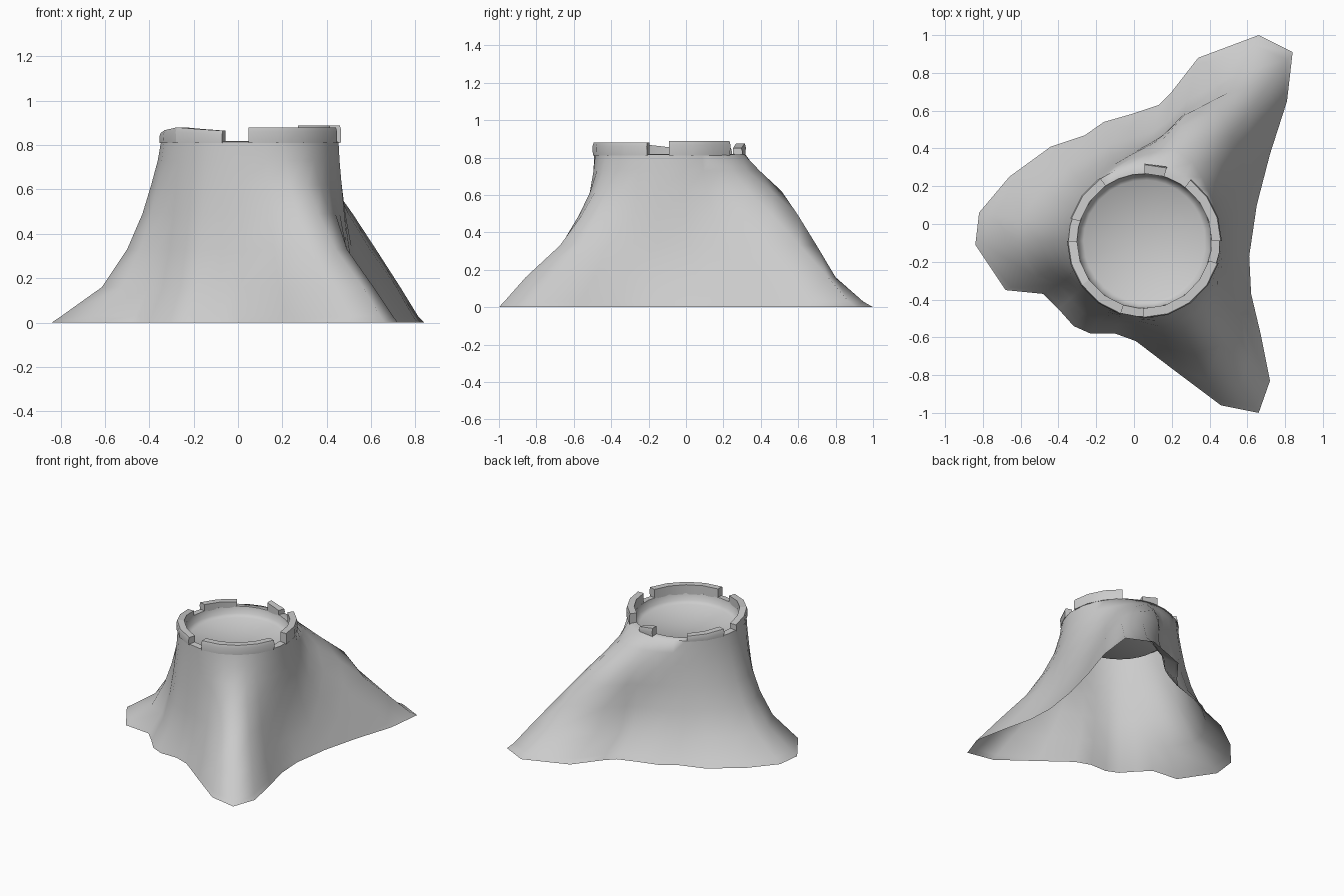
import bpy, bmesh, math

if "Cube" in bpy.data.objects:
    bpy.data.objects.remove(bpy.data.objects["Cube"])

CX, CY = 0.055, -0.09          # centre of the broken trunk
R_OUT, R_IN = 0.402, 0.357

# ground outline of the roots, counter-clockwise from the right side
BASE = [(.61, -.17), (.65, .10), (.72, .37), (.81, .65), (.84, .91), (.66, 1.0),
        (.34, .88), (.20, .70), (.13, .63), (-.02, .58), (-.16, .54), (-.26, .47),
        (-.44, .41), (-.66, .25), (-.82, .06), (-.84, -.11), (-.68, -.35),
        (-.48, -.37), (-.40, -.45), (-.32, -.54), (-.23, -.58), (-.10, -.58),
        (.01, -.62), (.22, -.78), (.46, -.96), (.66, -1.0), (.72, -.83),
        (.67, -.58), (.62, -.37)]

# height, then spread of ordinary side, back root and front root
ROWS = [(0, 1, 1, 1), (.03, .91, .95, .95), (.16, .54, .79, .75), (.33, .31, .60, .43),
        (.49, .17, .50, .23), (.62, .09, .38, .10), (.73, .03, .20, .03), (.815, 0, .02, 0)]


def make_object(name, bm, angle):
    bmesh.ops.recalc_face_normals(bm, faces=bm.faces)
    mesh = bpy.data.meshes.new(name)
    bm.to_mesh(mesh)
    bm.free()
    ob = bpy.data.objects.new(name, mesh)
    bpy.context.collection.objects.link(ob)
    bpy.ops.object.select_all(action='DESELECT')
    ob.select_set(True)
    bpy.context.view_layer.objects.active = ob
    bpy.ops.object.shade_smooth_by_angle(angle=math.radians(angle))
    return ob


def lobe(a, centre, width):
    d = (a - centre + 180) % 360 - 180
    return math.exp(-(d / width) ** 2)


def bridge(bm, a, b, closed=True):
    n = len(a)
    for i in range(n if closed else n - 1):
        j = (i + 1) % n
        bm.faces.new((a[i], a[j], b[j], b[i]))


# trunk shell flaring into three roots, with a hollow top
bm = bmesh.new()
n = len(BASE)
cols = []
for i, (x, y) in enumerate(BASE):
    own = math.degrees(math.atan2(y - CY, x - CX))
    even = i * 360 / n - 8
    diff = (own - even + 180) % 360 - 180
    cols.append((x, y, own, math.radians(even + 0.5 * diff)))
rings = []
for z, side, back, front in ROWS:
    ring = []
    for x, y, own, a in cols:
        # the back root's crest swings round as it climbs
        f = (side + (back - side) * lobe(own, 40 + 58 * z, 23)
             + (front - side) * lobe(own, 303, 23))
        rx, ry = CX + R_OUT * math.cos(a), CY + R_OUT * math.sin(a)
        ring.append(bm.verts.new((rx + (x - rx) * f, ry + (y - ry) * f, z)))
    rings.append(ring)
for r, z in ((R_IN, .818), (R_IN - .01, .77), (R_IN - .035, .75)):
    rings.append([bm.verts.new((CX + r * math.cos(c[3]), CY + r * math.sin(c[3]), z))
                  for c in cols])
for lo, hi in zip(rings, rings[1:]):
    bridge(bm, lo, hi)
centre = bm.verts.new((CX, CY, .735))
for i in range(n):
    bm.faces.new((rings[-1][i], rings[-1][(i + 1) % n], centre))
make_object("stump_shell", bm, 70)


# raised broken pieces of the rim
def rim_piece(name, a0, a1, z0, z1):
    bm = bmesh.new()
    steps = max(1, round((a1 - a0) / 18))
    loops = []
    for k in range(steps + 1):
        t = k / steps
        a = math.radians(a0 + (a1 - a0) * t)
        top = z0 + (z1 - z0) * t
        loops.append([bm.verts.new((CX + r * math.cos(a), CY + r * math.sin(a), z))
                      for r, z in ((R_OUT + .006, .81), (R_OUT + .008, top - .02),
                                   (R_OUT + .002, top), (R_IN, top), (R_IN, .81))])
    for p, q in zip(loops, loops[1:]):
        bridge(bm, p, q)
    bm.faces.new(loops[0])
    bm.faces.new(loops[-1])
    make_object(name, bm, 40)


PIECES = [(0, 53, .888, .888), (73, 90, .85, .875), (125, 163, .85, .865),
          (180, 215, .855, .88), (215, 252, .88, .865), (269, 343, .88, .88)]
for i, p in enumerate(PIECES):
    rim_piece(f"rim_piece_{i + 1}", *p)
